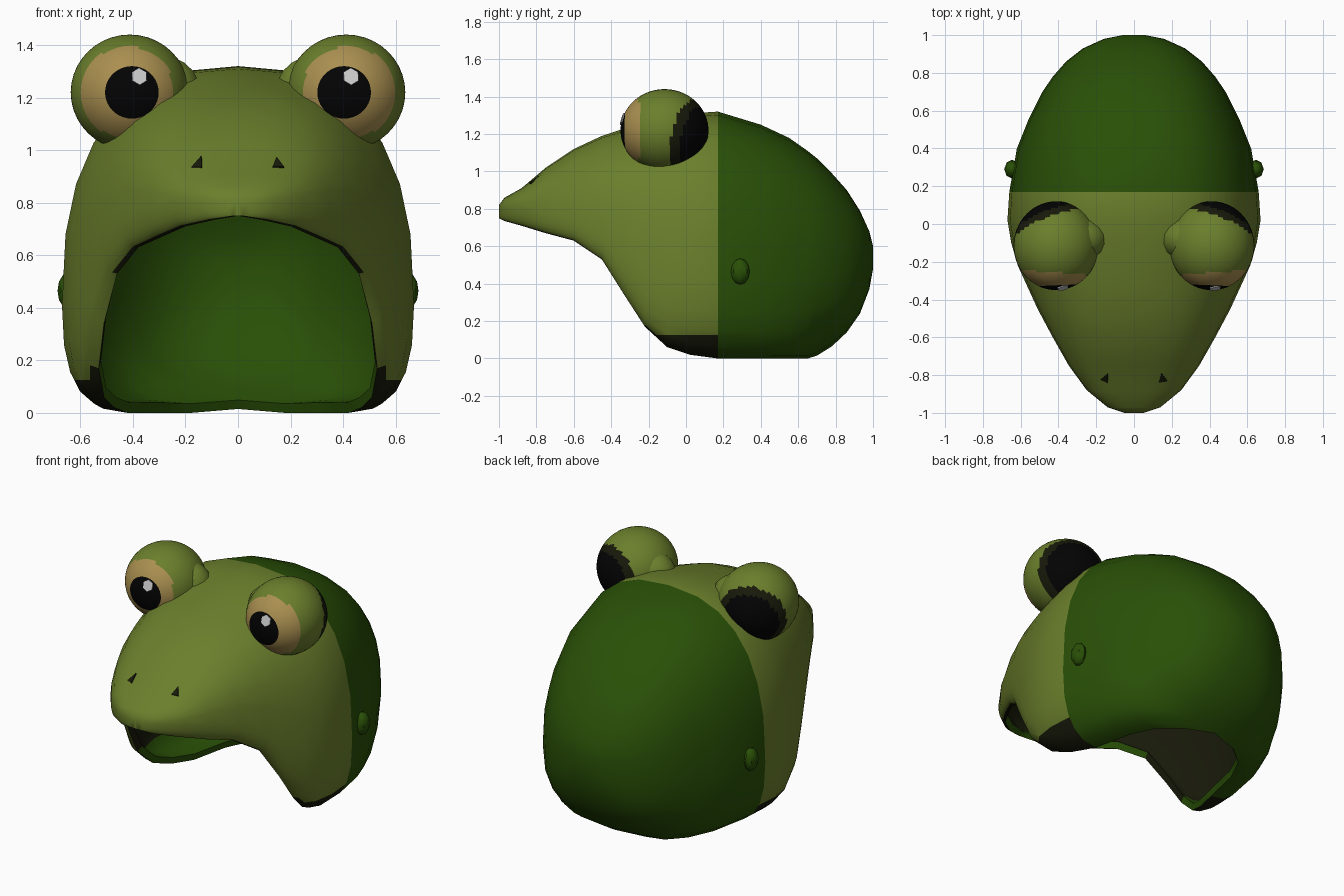
import bpy, bmesh, math
from mathutils import Vector, Matrix

if "Cube" in bpy.data.objects:
    bpy.data.objects.remove(bpy.data.objects["Cube"])


def material(name, r, g, b):
    m = bpy.data.materials.new(name)
    m.diffuse_color = (r, g, b, 1)
    m.use_nodes = True
    m.node_tree.nodes["Principled BSDF"].inputs["Base Color"].default_value = m.diffuse_color
    return m


OLIVE = material("olive_skin", 0.145, 0.212, 0.025)
DARK = material("dark_olive", 0.009, 0.010, 0.003)
GREEN = material("dark_green", 0.022, 0.080, 0.002)
TAN = material("tan_iris", 0.40, 0.275, 0.08)
BLACK = material("black", 0.001, 0.001, 0.001)
WHITE = material("white_glint", 0.60, 0.60, 0.60)


def make_object(name, bm, mats):
    me = bpy.data.meshes.new(name)
    bm.to_mesh(me)
    bm.free()
    for m in mats:
        me.materials.append(m)
    ob = bpy.data.objects.new(name, me)
    bpy.context.collection.objects.link(ob)
    return ob


def smooth(ob, angle):
    bpy.ops.object.select_all(action='DESELECT')
    ob.select_set(True)
    bpy.context.view_layer.objects.active = ob
    bpy.ops.object.shade_smooth_by_angle(angle=math.radians(angle))


# Head shell stations: y, top z, widest z, half width, rim z, rim x
STATIONS = [
    (-1.00, 0.82, 0.78, 0.05, 0.75, 0.00), (-0.97, 0.86, 0.80, 0.14, 0.735, 0.09),
    (-0.88, 0.91, 0.80, 0.25, 0.71, 0.20), (-0.75, 1.02, 0.77, 0.345, 0.67, 0.29),
    (-0.60, 1.12, 0.73, 0.43, 0.63, 0.38), (-0.45, 1.19, 0.65, 0.51, 0.53, 0.46),
    (-0.33, 1.23, 0.55, 0.565, 0.34, 0.51), (-0.22, 1.26, 0.46, 0.615, 0.17, 0.53),
    (-0.10, 1.29, 0.42, 0.65, 0.06, 0.51), (0.02, 1.31, 0.41, 0.67, 0.02, 0.47),
    (0.17, 1.32, 0.41, 0.66, 0.00, 0.42), (0.40, 1.25, 0.41, 0.62, 0.00, 0.37),
    (0.55, 1.18, 0.42, 0.56, 0.00, 0.30), (0.65, 1.11, 0.43, 0.51, 0.00, 0.18),
    (0.70, 1.07, 0.44, 0.485, 0.015, 0.00), (0.78, 0.99, 0.45, 0.43, 0.065, 0.00),
    (0.86, 0.90, 0.47, 0.36, 0.14, 0.00), (0.93, 0.79, 0.50, 0.27, 0.24, 0.00),
    (0.98, 0.68, 0.53, 0.16, 0.37, 0.00), (1.00, 0.60, 0.54, 0.06, 0.48, 0.00)]
POWER = 2 / 2.5


def section(y, zt, zm, w, zb, xe, up=7, low=5):
    """Half arch from the crown, round the widest point, to the rim."""
    pts = []
    for k in range(up + 1):
        a = math.pi / 2 * k / up
        pts.append((w * math.sin(a) ** POWER, y, zm + (zt - zm) * max(0, math.cos(a)) ** POWER))
    for k in range(1, low + 1):
        a = math.pi / 2 * k / low
        pts.append((xe + (w - xe) * max(0, math.cos(a)) ** POWER, y,
                    zm - (zm - zb) * math.sin(a) ** POWER))
    return pts


# Hollow head: half shell, mirrored and thickened inwards
bm = bmesh.new()
rows = [[bm.verts.new(p) for p in section(*s)] for s in STATIONS]
for a, b in zip(rows, rows[1:]):
    for j in range(len(a) - 1):
        bm.faces.new((a[j], a[j + 1], b[j + 1], b[j]))
bm.faces.new(rows[-1])
bm.faces.new(rows[0][::-1])
# Cut the cheeks at the edge of the dark jaw band
cheek = [f for f in bm.faces if f.calc_center_median().y < 0.17]
geom = set(cheek) | {e for f in cheek for e in f.edges} | {v for f in cheek for v in f.verts}
bmesh.ops.bisect_plane(bm, geom=list(geom), plane_co=(0, 0, 0.125), plane_no=(0, 0, 1))
bm.normal_update()
for f in bm.faces:
    c = f.calc_center_median()
    under = c.z < 0.125 or f.normal.z < -0.7
    f.material_index = 2 if c.y > 0.17 else (1 if under else 0)
head = make_object("head_shell", bm, (OLIVE, DARK, GREEN))
mir = head.modifiers.new("mirror", 'MIRROR')
mir.merge_threshold = 0.001
sol = head.modifiers.new("thickness", 'SOLIDIFY')
sol.thickness = 0.04
sol.offset = -1
sol.material_offset = 1
sol.material_offset_rim = 1
bpy.context.view_layer.objects.active = head
head.select_set(True)
bpy.ops.object.convert(target='MESH')
smooth(head, 40)


# Thin plate lying on a surface
def plate(name, loc, normal, rx, ry, sides, mat):
    bm = bmesh.new()
    bmesh.ops.create_cone(bm, cap_ends=True, segments=sides, radius1=1, radius2=1, depth=1)
    rot = Vector(normal).to_track_quat('Z', 'Y').to_matrix().to_4x4()
    bm.transform(Matrix.Translation(loc) @ rot @ Matrix.Diagonal((rx, ry, 0.008, 1)))
    return make_object(name, bm, (mat,))


# Stretched low-poly ball
def ball(name, loc, radii, u, v, mat):
    bm = bmesh.new()
    bmesh.ops.create_uvsphere(bm, u_segments=u, v_segments=v, radius=1)
    bm.transform(Matrix.Translation(loc) @ Matrix.Diagonal((*radii, 1)))
    smooth(make_object(name, bm, (mat,)), 40)


EYE_R = Vector((0.225, 0.235, 0.22))
bpy.context.view_layer.update()
for s, side in ((-1, "left"), (1, "right")):
    # Eye bulge coloured by direction: pupil, iris, lid, dark back patch
    centre = Vector((0.412 * s, -0.115, 1.22))
    pupil = Vector((-0.04 * s, -1, 0.0)).normalized()
    iris = Vector((0.07 * s, -1, 0.0)).normalized()
    back = Vector((0.34 * s, 0.88, -0.2)).normalized()
    bm = bmesh.new()
    bmesh.ops.create_uvsphere(bm, u_segments=40, v_segments=40, radius=1)
    bm.transform(pupil.to_track_quat('Z', 'Y').to_matrix().to_4x4())
    for f in bm.faces:
        d = f.calc_center_median().normalized()
        rear = math.degrees(d.angle(back))
        f.material_index = (3 if math.degrees(d.angle(pupil)) < 27 else
                            2 if math.degrees(d.angle(iris)) < 53 else
                            3 if rear < 46 else 1 if rear < 59 else 0)
    bm.transform(Matrix.Translation(centre) @ Matrix.Diagonal((*EYE_R, 1)))
    smooth(make_object(side + "_eye", bm, (OLIVE, DARK, TAN, BLACK)), 40)

    # Skin fold joining the bulge to the crown
    ball(side + "_brow_fold", (0.29 * s, -0.08, 1.22), (0.15, 0.12, 0.14), 14, 10, OLIVE)

    # Glint on the pupil, on the same side for both eyes
    dx, dz = 0.018 - 0.009 * s + 0.009, 0.06
    dy = -EYE_R.y * math.sqrt(1 - (dx / EYE_R.x) ** 2 - (dz / EYE_R.z) ** 2)
    n = Vector((dx / EYE_R.x ** 2, dy / EYE_R.y ** 2, dz / EYE_R.z ** 2))
    plate(side + "_glint", centre + Vector((dx, dy, dz)), n, 0.032, 0.034, 6, WHITE)

    # Nostril
    ok, loc, nor, idx = head.closest_point_on_mesh((0.155 * s, -0.83, 0.96))
    plate(side + "_nostril", loc, nor, 0.025, 0.04, 3, DARK)

    # Small knob on the side of the hood
    ball(side + "_knob", (0.645 * s, 0.29, 0.465), (0.042, 0.05, 0.07), 8, 6, GREEN)
